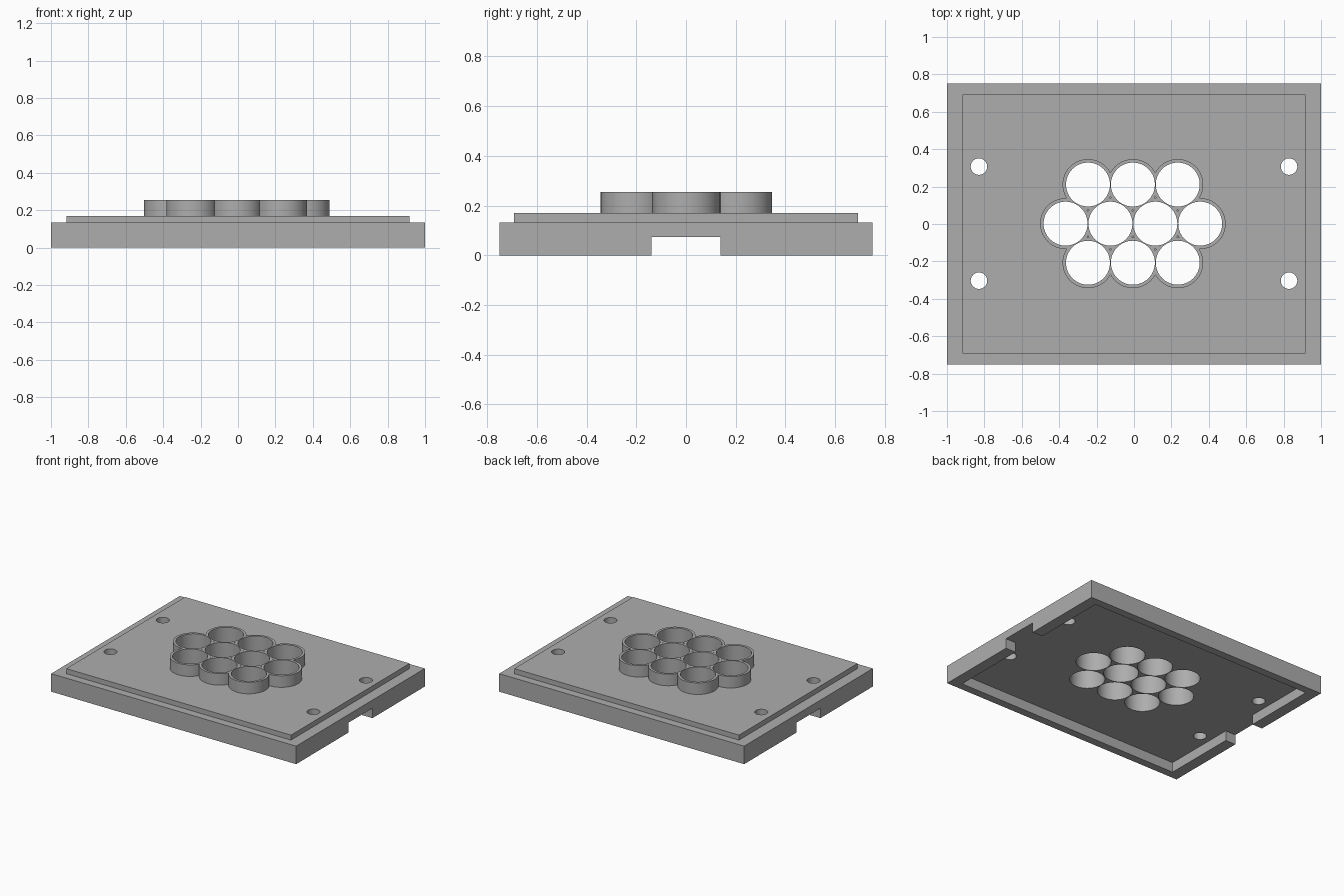
import bpy
import math

if "Cube" in bpy.data.objects:
    bpy.data.objects.remove(bpy.data.objects["Cube"])

grey = bpy.data.materials.new("plain grey")
grey.diffuse_color = (0.42, 0.42, 0.42, 1)
grey.use_nodes = True
grey.node_tree.nodes["Principled BSDF"].inputs["Base Color"].default_value = grey.diffuse_color


def box(name, x0, x1, y0, y1, z0, z1):
    bpy.ops.mesh.primitive_cube_add(
        size=1, location=((x0 + x1) / 2, (y0 + y1) / 2, (z0 + z1) / 2))
    ob = bpy.context.object
    ob.name = name
    ob.scale = (x1 - x0, y1 - y0, z1 - z0)
    bpy.ops.object.transform_apply(location=True, rotation=False, scale=True)
    return ob


def cylinder(name, x, y, r, z0, z1):
    bpy.ops.mesh.primitive_cylinder_add(
        vertices=64, radius=r, depth=z1 - z0, location=(x, y, (z0 + z1) / 2))
    ob = bpy.context.object
    ob.name = name
    return ob


def combine(target, tool, operation):
    """Apply a boolean to the target and discard the tool."""
    mod = target.modifiers.new(operation.lower(), 'BOOLEAN')
    mod.operation = operation
    mod.solver = 'EXACT'
    mod.object = tool
    bpy.context.view_layer.objects.active = target
    bpy.ops.object.modifier_apply(modifier=mod.name)
    bpy.data.objects.remove(tool, do_unlink=True)


# Honeycomb layout: rows of 3, 4 and 3 sockets
PITCH, ROW = 0.24, 0.209
sockets = [(-0.006 + (i - (n - 1) / 2) * PITCH, 0.002 + row * ROW)
           for row, n in ((1, 3), (0, 4), (-1, 3)) for i in range(n)]

# Base slab with the raised plate on top
lid = box("socket_plate", -1, 1, -0.75, 0.75, 0, 0.133)
combine(lid, box("raised_plate", -0.917, 0.917, -0.692, 0.692, 0.10, 0.17), 'UNION')

# Merged socket collars
for x, y in sockets:
    combine(lid, cylinder("collar", x, y, 0.136, 0.12, 0.255), 'UNION')

# Underside recess and the slot through both end walls
combine(lid, box("recess", -0.917, 0.917, -0.692, 0.692, -0.1, 0.073), 'DIFFERENCE')
combine(lid, box("end_slot", -1.1, 1.1, -0.139, 0.139, -0.1, 0.073), 'DIFFERENCE')

# Socket bores
for x, y in sockets:
    combine(lid, cylinder("bore", x, y, 0.1175, -0.1, 0.4), 'DIFFERENCE')

# Four screw holes
for x in (-0.829, 0.829):
    for y in (-0.303, 0.307):
        combine(lid, cylinder("screw_hole", x, y, 0.044, -0.1, 0.4), 'DIFFERENCE')

# Finish
lid.data.materials.clear()
lid.data.materials.append(grey)
for p in lid.data.polygons:
    p.material_index = 0
bpy.ops.object.select_all(action='DESELECT')
lid.select_set(True)
bpy.context.view_layer.objects.active = lid
bpy.ops.object.shade_smooth_by_angle(angle=math.radians(30))
